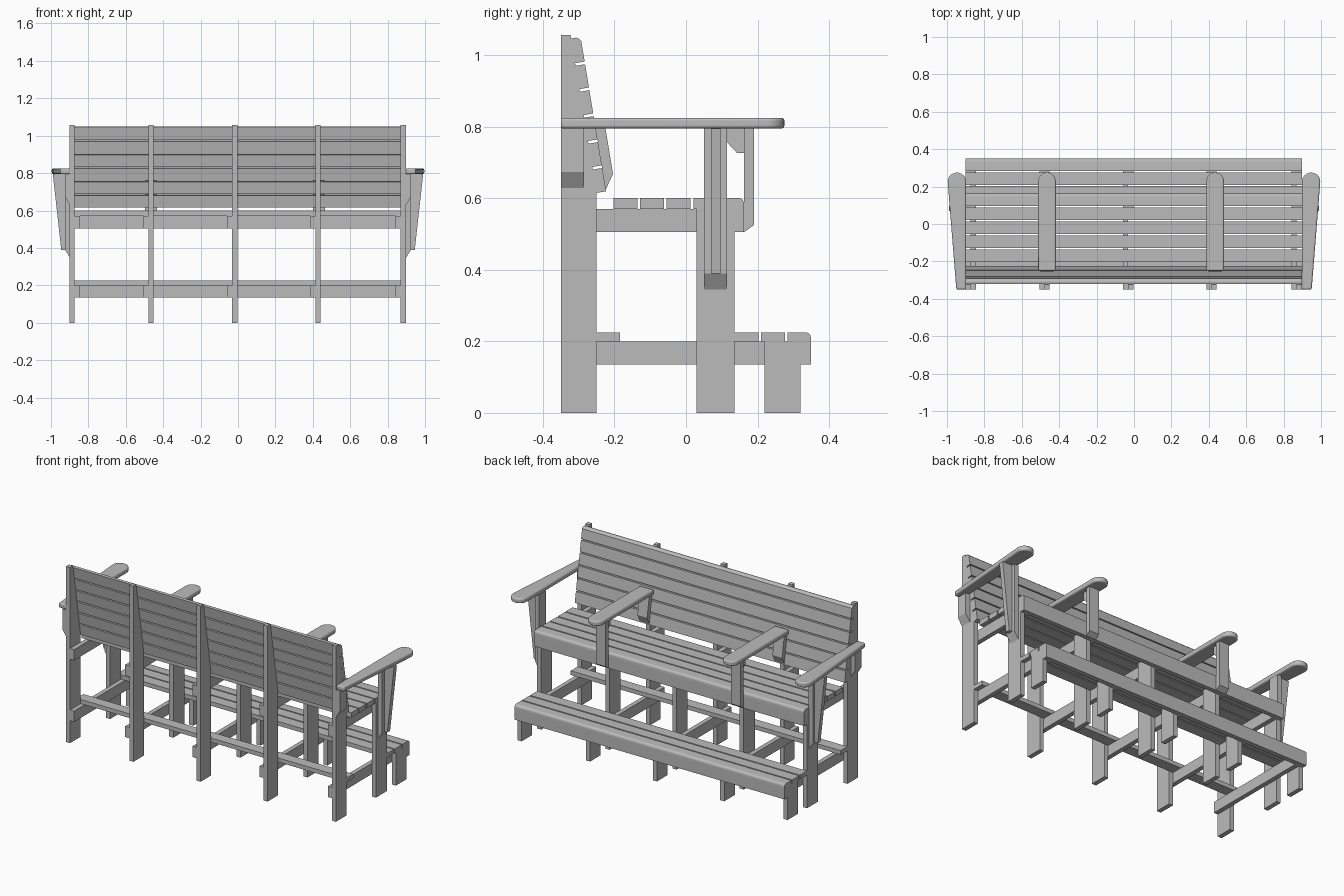
import bpy, bmesh, math
from mathutils import Vector

cube = bpy.data.objects.get("Cube")
if cube:
    bpy.data.objects.remove(cube, do_unlink=True)

grey = bpy.data.materials.new("weathered grey")
grey.use_nodes = True
colour = (0.5, 0.5, 0.5, 1)
grey.diffuse_color = colour
grey.node_tree.nodes["Principled BSDF"].inputs["Base Color"].default_value = colour


def prism(name, outline, axis, lo, hi, bevel=0, round_edges=False):
    """Extrude a 2D outline along an axis; the outline uses the other two axes in order."""
    bm = bmesh.new()

    def place(p, d):
        c = list(p)
        c.insert("xyz".index(axis), d)
        return bm.verts.new(c)

    a = [place(p, lo) for p in outline]
    b = [place(p, hi) for p in outline]
    bm.faces.new(a)
    bm.faces.new(b)
    for i in range(len(a)):
        j = (i + 1) % len(a)
        bm.faces.new((a[i], a[j], b[j], b[i]))
    bmesh.ops.recalc_face_normals(bm, faces=bm.faces)
    mesh = bpy.data.meshes.new(name)
    bm.to_mesh(mesh)
    bm.free()
    mesh.materials.append(grey)
    obj = bpy.data.objects.new(name, mesh)
    bpy.context.collection.objects.link(obj)
    if bevel:
        mod = obj.modifiers.new("soft edges", "BEVEL")
        mod.width, mod.segments = bevel, 3
        mod.limit_method, mod.angle_limit = "ANGLE", math.radians(50)
    if round_edges:
        bpy.ops.object.select_all(action="DESELECT")
        bpy.context.view_layer.objects.active = obj
        obj.select_set(True)
        bpy.ops.object.shade_smooth_by_angle(angle=math.radians(35))
    return obj


def box(name, x, y, z):
    return prism(name, [(y[0], z[0]), (y[1], z[0]), (y[1], z[1]), (y[0], z[1])], "x", *x)


def nosed(name, x, y, z, r=0.014):
    """Board with a rounded upper front edge."""
    arc = [(y[1] - r + r * math.cos(t), z[1] - r + r * math.sin(t))
           for t in (math.pi / 2 * i / 5 for i in range(6))]
    return prism(name, [(y[0], z[0]), (y[1], z[0])] + arc + [(y[0], z[1])], "x", *x,
                 round_edges=True)


SPAN = (-0.9, 0.897)
THICK = 0.027

# Five frames: tapered back post, front leg, foot leg and two side beams
post = [(-0.35, 0), (-0.25, 0), (-0.25, 0.615), (-0.323, 1.057), (-0.35, 1.057)]
frames = [-0.9, -0.479, -0.031, 0.415, 0.87]
for i, x in enumerate(frames):
    sx = (x, x + THICK)
    # beams sit on the inner side of each post
    bx = (x + THICK, x + 2 * THICK) if i == 0 else (x - THICK, x)
    prism(f"back_post_{i}", post, "x", *sx)
    box(f"front_leg_{i}", sx, (0.03, 0.135), (0, 0.57))
    box(f"foot_leg_{i}", sx, (0.22, 0.32), (0, 0.2))
    box(f"seat_beam_{i}", bx, (-0.35, 0.135), (0.505, 0.57))
    box(f"foot_beam_{i}", bx, (-0.35, 0.32), (0.135, 0.2))

# Seat slats and apron
PITCH, WIDE = 0.0745, 0.067
for i in range(4):
    y = -0.203 + i * PITCH
    box(f"seat_slat_{i}", SPAN, (y, y + WIDE), (0.57, 0.6))
nosed("seat_front_slat", SPAN, (0.095, 0.162), (0.57, 0.6))
box("seat_apron", SPAN, (0.135, 0.162), (0.505, 0.57))

# Footrest slats, apron and rear stretcher
for i in range(2):
    y = 0.135 + i * PITCH
    box(f"foot_slat_{i}", SPAN, (y, y + WIDE), (0.2, 0.225))
nosed("foot_front_slat", SPAN, (0.284, 0.349), (0.2, 0.225))
box("foot_apron", SPAN, (0.32, 0.349), (0.135, 0.2))
box("rear_stretcher", SPAN, (-0.25, -0.185), (0.2, 0.225))

# Leaning backrest slats
base = Vector((-0.25, 0.615))
up = (Vector((-0.323, 1.057)) - base).normalized()
out = Vector((up.y, -up.x))


def lean(along, off):
    return base + up * along + out * off


for i in range(6):
    s = i * 0.0735
    t = s + 0.066
    if i == 5:
        top = [lean(t, 0.021), lean(t + 0.004, 0.015), lean(t + 0.004, 0)]
        outline = [lean(s, 0), lean(s, THICK), lean(t - 0.008, THICK)] + top
    else:
        outline = [lean(s, 0), lean(s, THICK), lean(t, THICK), lean(t, 0)]
    prism(f"back_slat_{i}", outline, "x", *SPAN)

# Two inner arms with front support, gusset and rear mounting board
for side, cx in (("right", -0.465), ("left", 0.434)):
    w, tip = 0.047, 0.275
    arc = [(cx + w * math.cos(math.pi * k / 12), tip - w + w * math.sin(math.pi * k / 12))
           for k in range(13)]
    prism(f"inner_arm_{side}", [(cx - w, -0.25), (cx + w, -0.25)] + arc, "z",
          0.795, 0.825, 0.008, True)
    bx = (cx - 0.032, cx + 0.032)
    prism(f"inner_arm_support_{side}", [(0.162, 0.505), (0.19, 0.525), (0.19, 0.795),
                                        (0.162, 0.795)], "x", *bx)
    prism(f"inner_arm_gusset_{side}", [(0.162, 0.727), (0.142, 0.727), (0.116, 0.755),
                                       (0.116, 0.795), (0.162, 0.795)],
          "x", cx - 0.014, cx + 0.014)
    prism(f"inner_arm_mount_{side}", [lean(0.005, THICK), lean(0.045, 2 * THICK),
                                      lean(0.188, 2 * THICK), lean(0.184, THICK)], "x", *bx)

# Outer arms with tapering brackets, mirrored across the bench
for side, s in (("right", -1), ("left", 1)):
    w, cy = 0.049, 0.226
    arc = [(s * (0.947 + w * math.cos(math.pi * k / 12)), cy + w * math.sin(math.pi * k / 12))
           for k in range(13)]
    prism(f"outer_arm_{side}", arc + [(s * 0.898, -0.35), (s * 0.95, -0.35)], "z",
          0.795, 0.825, 0.008, True)
    for part, y, z in (("front", (0.05, 0.115), 0.345), ("rear", (-0.35, -0.285), 0.628)):
        prism(f"{part}_arm_block_{side}", [(s * 0.897, z), (s * 0.925, z + 0.045),
                                           (s * 0.925, 0.795), (s * 0.897, 0.795)], "y", *y)
    prism(f"arm_fin_{side}", [(s * 0.925, 0.39), (s * 0.945, 0.39), (s * 0.99, 0.795),
                              (s * 0.925, 0.795)], "y", 0.07, 0.097)
